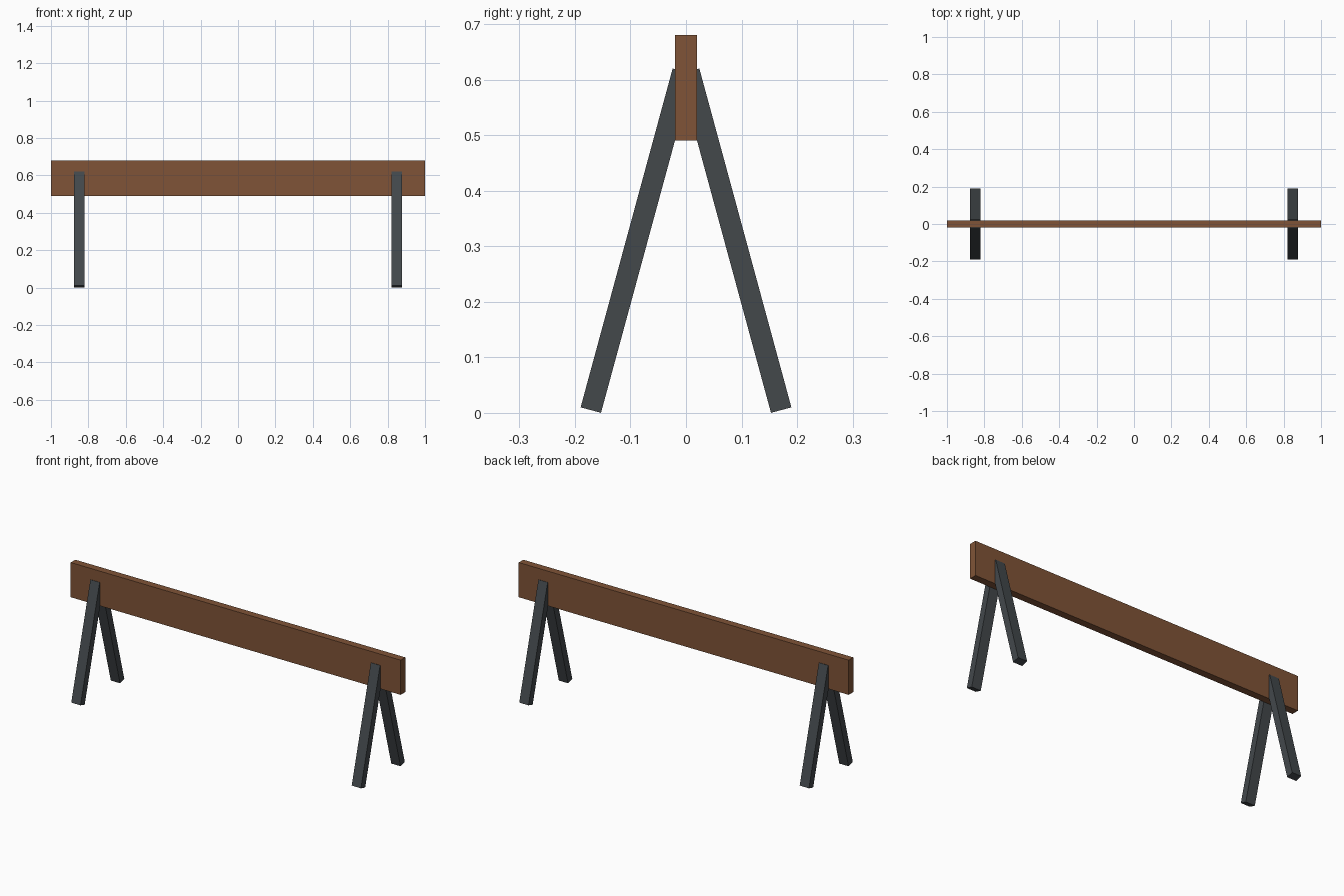
import bpy
import math

if "Cube" in bpy.data.objects:
    bpy.data.objects.remove(bpy.data.objects["Cube"])


def material(name, rgb):
    mat = bpy.data.materials.new(name)
    mat.diffuse_color = (*rgb, 1.0)
    mat.use_nodes = True
    mat.node_tree.nodes["Principled BSDF"].inputs["Base Color"].default_value = mat.diffuse_color
    return mat


wood = material("brown wood", (0.215, 0.088, 0.038))
metal = material("dark grey", (0.056, 0.065, 0.071))


def box(name, size, location, mat, tilt=0.0):
    bpy.ops.mesh.primitive_cube_add(size=1, location=location)
    obj = bpy.context.object
    obj.name = name
    obj.scale = size
    bpy.ops.object.transform_apply(location=False, rotation=False, scale=True)
    obj.rotation_euler.x = tilt
    obj.data.materials.append(mat)
    return obj


# Horizontal plank standing on edge
box("beam", (2.0, 0.04, 0.19), (0, 0, 0.585), wood)

# Splayed leg pairs, tops sunk into the beam
TILT = math.radians(15.2)
for x, end in ((-0.85, "left"), (0.85, "right")):
    for side, face in ((-1, "front"), (1, "back")):
        box(f"{face}_{end}_leg", (0.056, 0.038, 0.632),
            (x, side * 0.0885, 0.31), metal, side * TILT)
